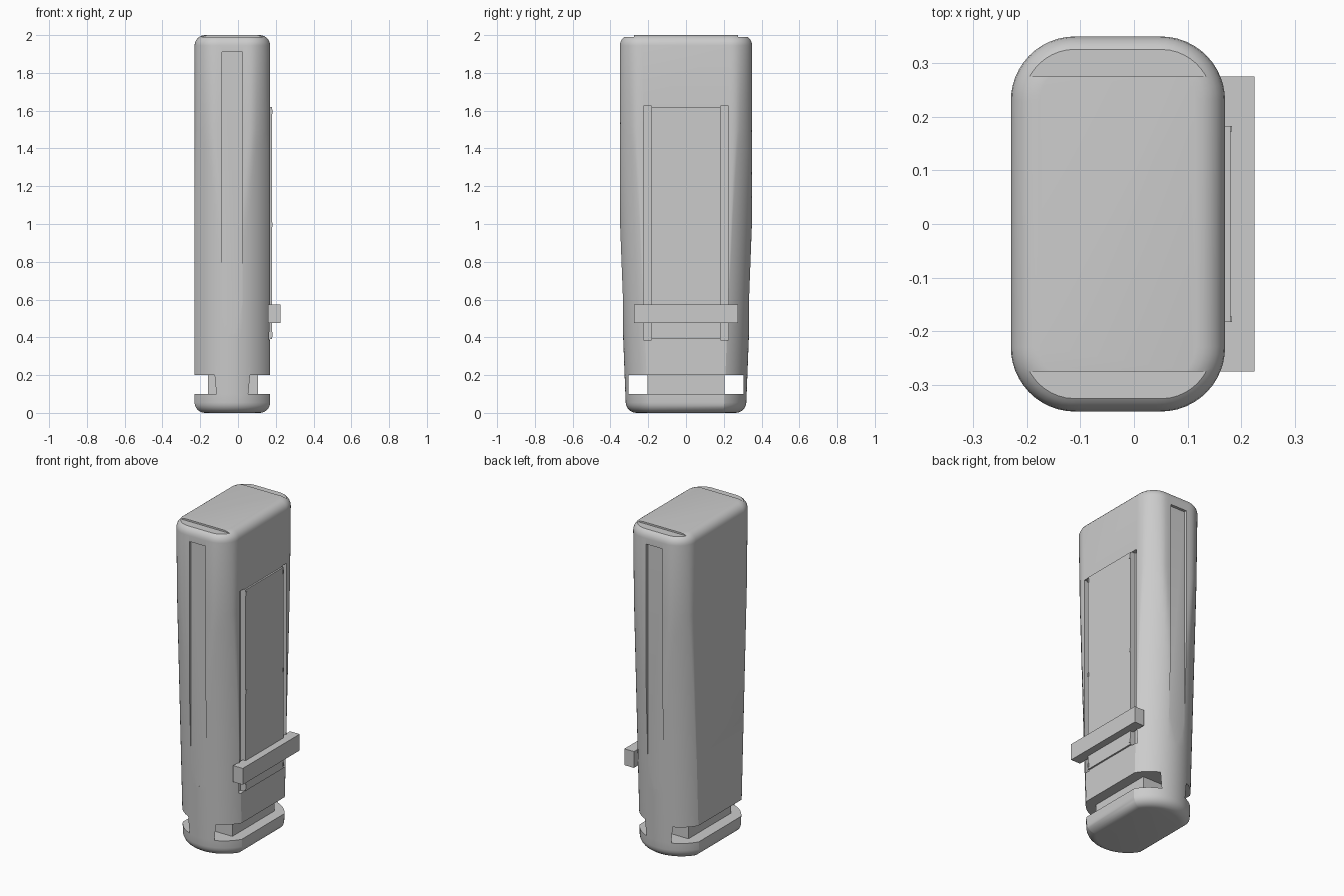
import bpy, bmesh, math

if "Cube" in bpy.data.objects:
    bpy.data.objects.remove(bpy.data.objects["Cube"], do_unlink=True)

CX = -0.03                      # centre line of the body
HALF_X, HALF_Y, CORNER = 0.2, 0.35, 0.12
END_RADIUS = 0.23               # arc of the tapered ends

grey = bpy.data.materials.new("plain_grey")
grey.use_nodes = True
grey.diffuse_color = (0.6, 0.6, 0.6, 1)
grey.node_tree.nodes["Principled BSDF"].inputs["Base Color"].default_value = (0.6, 0.6, 0.6, 1)


def make_object(name, bm):
    bmesh.ops.recalc_face_normals(bm, faces=bm.faces)
    mesh = bpy.data.meshes.new(name)
    bm.to_mesh(mesh)
    bm.free()
    mesh.materials.append(grey)
    obj = bpy.data.objects.new(name, mesh)
    bpy.context.collection.objects.link(obj)
    return obj


def add_box(bm, x, y, z):
    """Box from (low, high) pairs."""
    verts = bmesh.ops.create_cube(bm, size=1)["verts"]
    for v in verts:
        for i, (lo, hi) in enumerate((x, y, z)):
            v.co[i] = lo + (v.co[i] + 0.5) * (hi - lo)


def boxes(name, items):
    bm = bmesh.new()
    for item in items:
        add_box(bm, *item)
    return make_object(name, bm)


def both(lo, hi):
    """The same y range on the front and back halves."""
    return ((lo, hi), (-hi, -lo))


def section(z, inset, steps=32):
    """Rounded rectangle trimmed by an arc that leans in towards the foot."""
    hx, r, arc = HALF_X - inset, CORNER - inset, END_RADIUS - inset
    arc_centre = 0.325 + 0.0385 * (z - 0.2) - END_RADIUS
    half = []
    for i in range(steps + 1):
        x = hx * math.cos(math.pi * i / steps)
        dx = max(0, abs(x) - (hx - r))
        y_box = HALF_Y - CORNER + math.sqrt(max(0, r * r - dx * dx))
        y_arc = arc_centre + math.sqrt(arc * arc - x * x)
        half.append((x, min(y_box, y_arc)))
    return [(CX + x, y, z) for x, y in half] + [(CX - x, -y, z) for x, y in half]


# Body: lofted sections with rounded top and bottom edges
FILLET = 0.055
angles = [math.radians(a) for a in range(0, 91, 15)]
levels = [(FILLET * (1 - math.sin(a)), FILLET * (1 - math.cos(a))) for a in reversed(angles)]
levels += [(0.1 + 0.1 * i, 0) for i in range(15)]
levels += [(2 - FILLET * (1 - math.sin(a)), FILLET * (1 - math.cos(a))) for a in angles]
bm = bmesh.new()
rings = [[bm.verts.new(p) for p in section(z, inset)] for z, inset in levels]
for low, high in zip(rings, rings[1:]):
    for i in range(len(low)):
        j = (i + 1) % len(low)
        bm.faces.new((low[i], low[j], high[j], high[i]))
bm.faces.new(rings[0])
bm.faces.new(rings[-1])
body = make_object("body", bm)

# Cuts: end grooves, top steps, panel side channels and the neck gap
cuts = [((CX - 0.055, CX + 0.025 + 0.03), y, (0.42, 1.91)) for y in both(0.333, 0.45)]
cuts += [((-0.4, 0.4), y, (1.99, 2.1)) for y in both(0.275, 0.5)]
cuts += [((0.145, 0.3), y, (0.385, 1.625)) for y in both(0.183, 0.225)]
cuts += [((-0.4, 0.4), (-0.305, 0.305), (0.1, 0.2))]
cutter = boxes("cutter", cuts)
cutter.hide_render = True
mod = body.modifiers.new("cuts", "BOOLEAN")
mod.operation, mod.solver, mod.object = "DIFFERENCE", "EXACT", cutter
bpy.context.view_layer.objects.active = body
bpy.ops.object.modifier_apply(modifier=mod.name)
bpy.data.objects.remove(cutter, do_unlink=True)

bpy.ops.object.select_all(action="DESELECT")
body.select_set(True)
bpy.ops.object.shade_smooth_by_angle(angle=math.radians(25))

# Neck block inside the gap
boxes("neck", [((CX - 0.13, CX + 0.135), (-0.205, 0.205), (0.09, 0.21))])

# Side panel, its edge pins and the cross bar
boxes("side_panel", [((0.14, 0.18), (-0.183, 0.183), (0.39, 1.62))])
boxes("panel_pins", [((0.15, 0.183), y, (z - 0.012, z + 0.012))
                     for z in (0.415, 0.995, 1.595) for y in both(0.173, 0.183)])
boxes("cross_bar", [((0.16, 0.225), (-0.275, 0.275), (0.475, 0.575))])
